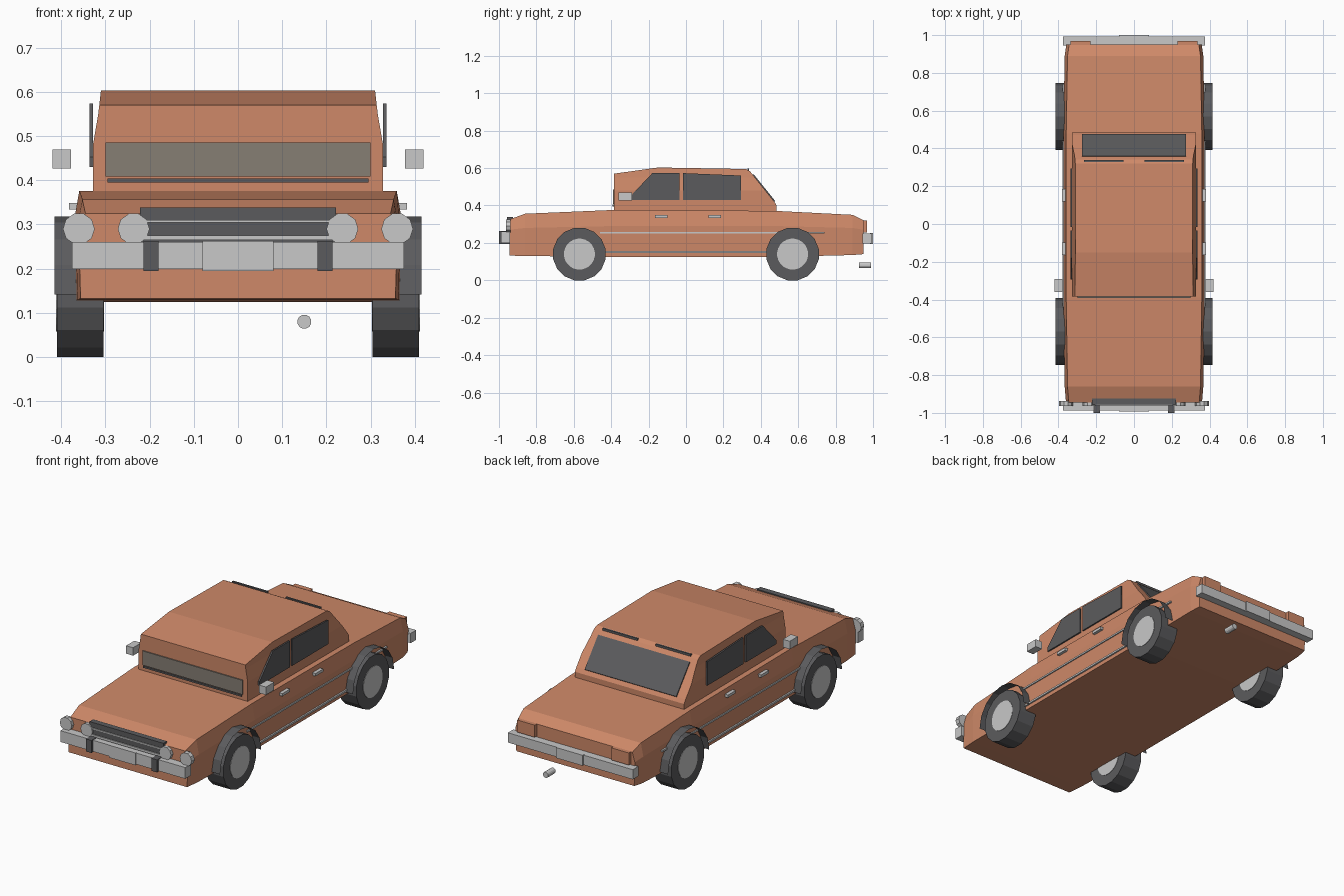
import bpy, bmesh, math
from mathutils import Matrix

if "Cube" in bpy.data.objects:
    bpy.data.objects.remove(bpy.data.objects["Cube"])


def material(name, rgb):
    m = bpy.data.materials.new(name)
    m.diffuse_color = (*rgb, 1)
    m.use_nodes = True
    m.node_tree.nodes["Principled BSDF"].inputs["Base Color"].default_value = m.diffuse_color
    return m


ORANGE = material("orange paint", (0.62, 0.25, 0.14))
DARK = material("dark grey", (0.105, 0.105, 0.11))
LIGHT = material("light grey", (0.58, 0.58, 0.58))
GLASS = material("tinted windscreen", (0.24, 0.21, 0.175))


def finish(bm, name, mat, recalc=True):
    if recalc:
        bmesh.ops.recalc_face_normals(bm, faces=bm.faces[:])
    me = bpy.data.meshes.new(name)
    bm.to_mesh(me)
    bm.free()
    me.materials.append(mat)
    ob = bpy.data.objects.new(name, me)
    bpy.context.collection.objects.link(ob)
    return ob


def box(name, mat, x, y, z):
    """Box from (min, max) pairs."""
    bm = bmesh.new()
    bmesh.ops.create_cube(bm, size=1)
    for v in bm.verts:
        for i, (a, b) in enumerate((x, y, z)):
            v.co[i] = (a + b) / 2 + v.co[i] * (b - a)
    return finish(bm, name, mat)


def prism_mesh(profile, x0, x1):
    """Extrude a (y, z) outline along x."""
    bm = bmesh.new()
    f = bm.faces.new([bm.verts.new((x0, y, z)) for y, z in profile])
    ext = bmesh.ops.extrude_face_region(bm, geom=[f])["geom"]
    for v in ext:
        if isinstance(v, bmesh.types.BMVert):
            v.co.x = x1
    return bm


def cylinder(name, mat, centre, r, depth, sides, axis):
    bm = bmesh.new()
    bmesh.ops.create_cone(bm, cap_ends=True, segments=sides, radius1=r, radius2=r, depth=depth)
    # half-step turn puts a flat side at the bottom
    bmesh.ops.rotate(bm, verts=bm.verts, matrix=Matrix.Rotation(math.pi / sides, 3, "Z"))
    rot = Matrix.Rotation(math.pi / 2, 3, "Y" if axis == "x" else "X")
    bmesh.ops.rotate(bm, verts=bm.verts, matrix=rot)
    bmesh.ops.translate(bm, verts=bm.verts, vec=centre)
    return finish(bm, name, mat)


# lower body, lofted along y: (y, bottom, shoulder, top, half width)
stations = [(-0.945, .132, .27, .325, .36), (-0.86, .13, .28, .356, .367),
            (-0.39, .125, .29, .376, .374), (0.48, .125, .29, .371, .374),
            (0.89, .135, .28, .35, .367), (0.95, .14, .27, .32, .358)]
bm = bmesh.new()
rings = []
for y, zb, zs, zt, w in stations:
    half = [(w - .004, zb), (w, zs), (w - .015, zt)]
    pts = half + [(-x, z) for x, z in reversed(half)]
    rings.append([bm.verts.new((x, y, z)) for x, z in pts])
for a, b in zip(rings, rings[1:]):
    for i in range(6):
        j = (i + 1) % 6
        bm.faces.new((a[i], a[j], b[j], b[i]))
bm.faces.new(rings[0])
bm.faces.new(rings[-1])
finish(bm, "body", ORANGE)

# cabin, narrowing towards the roof
bm = prism_mesh([(-.385, .36), (-.385, .57), (-.15, .603), (.32, .595), (.342, .583),
                 (.472, .42), (.485, .40), (.485, .36)], -1, 1)
for h in (.48, .55):
    bmesh.ops.bisect_plane(bm, geom=bm.verts[:] + bm.edges[:] + bm.faces[:],
                           plane_co=(0, 0, h), plane_no=(0, 0, 1))
for v in bm.verts:
    z = v.co.z
    if z <= .48:
        w = .328
    elif z <= .55:
        w = .328 - (z - .48) / .07 * .012
    else:
        w = .316 - (z - .55) / .053 * .006
    v.co.x *= w
finish(bm, "cabin", ORANGE)

# front and rear glass, wiper strip, roof vents
box("windscreen", GLASS, (-.3, .3), (-.391, -.384), (.408, .485))
box("wiper_strip", DARK, (-.295, .295), (-.392, -.384), (.395, .404))
finish(prism_mesh([(.355, .563), (.361, .568), (.477, .424), (.471, .418)], -.275, .275),
       "rear_window", DARK)

for s, side in ((-1, "left"), (1, "right")):
    def xs(a, b):
        return tuple(sorted((s * a, s * b)))

    # side windows
    for nm, prof in (("front", [(-.295, .43), (-.295, .452), (-.18, .573), (-.035, .573), (-.035, .43)]),
                     ("rear", [(-.015, .43), (-.015, .573), (.295, .56), (.295, .43)])):
        finish(prism_mesh(prof, s * .3275, s * .336), f"{side}_{nm}_window", DARK)
    box(f"{side}_roof_vent", DARK, xs(.055, .265), (.328, .338), (.585, .597))

    # mirrors, door handles, trim strips
    box(f"{side}_mirror", LIGHT, xs(.378, .42), (-.36, -.29), (.426, .469))
    for nm, y in (("front", -.165), ("rear", .12)):
        box(f"{side}_{nm}_handle", LIGHT, xs(.362, .382), (y, y + .066), (.334, .349))
    box(f"{side}_upper_trim", LIGHT, xs(.365, .379), (-.46, .74), (.25, .259))
    box(f"{side}_lower_trim", LIGHT, xs(.36, .379), (-.43, .44), (.146, .156))

    # headlights, bumper guards, tail lights
    for nm, x in (("outer", .36), ("inner", .236)):
        cylinder(f"{side}_{nm}_headlight", LIGHT, (s * x, -.95, .29), .036, .026, 10, "y")
    box(f"{side}_bumper_guard", DARK, xs(.18, .214), (-1, -.94), (.195, .263))
    box(f"{side}_tail_light", ORANGE, xs(.23, .335), (.93, .969), (.255, .321))

    # wheels with thin open arches
    for nm, y in (("front", -.57), ("rear", .57)):
        cylinder(f"{side}_{nm}_tyre", DARK, (s * .357, y, .14), .1427, .105, 16, "x")
        cylinder(f"{side}_{nm}_hub", LIGHT, (s * .357, y, .14), .083, .109, 24, "x")
        bm = bmesh.new()
        rows = []
        for i in range(9):
            a = math.pi * i / 8
            rows.append([bm.verts.new((s * x, y + .177 * math.cos(a), .141 + .177 * math.sin(a)))
                         for x in (.355, .415)])
        for p, q in zip(rows, rows[1:]):
            quad = (p[0], p[1], q[1], q[0])
            bm.faces.new(quad if s > 0 else quad[::-1])
        finish(bm, f"{side}_{nm}_arch", DARK, recalc=False)

# grille with bright bars
box("grille", DARK, (-.222, .222), (-.956, -.925), (.25, .338))
box("grille_upper_bar", LIGHT, (-.215, .215), (-.961, -.95), (.304, .31))
box("grille_lower_bar", LIGHT, (-.215, .215), (-.961, -.95), (.265, .275))

# bumpers, number plates, exhaust
box("front_bumper", LIGHT, (-.375, .375), (-.988, -.94), (.199, .26))
box("front_plate", LIGHT, (-.08, .08), (-.993, -.98), (.195, .262))
box("rear_bumper", LIGHT, (-.375, .375), (.945, .992), (.197, .25))
box("rear_plate", LIGHT, (-.08, .08), (.985, 1), (.195, .252))
cylinder("exhaust", LIGHT, (.15, .958, .08), .016, .064, 12, "y")
